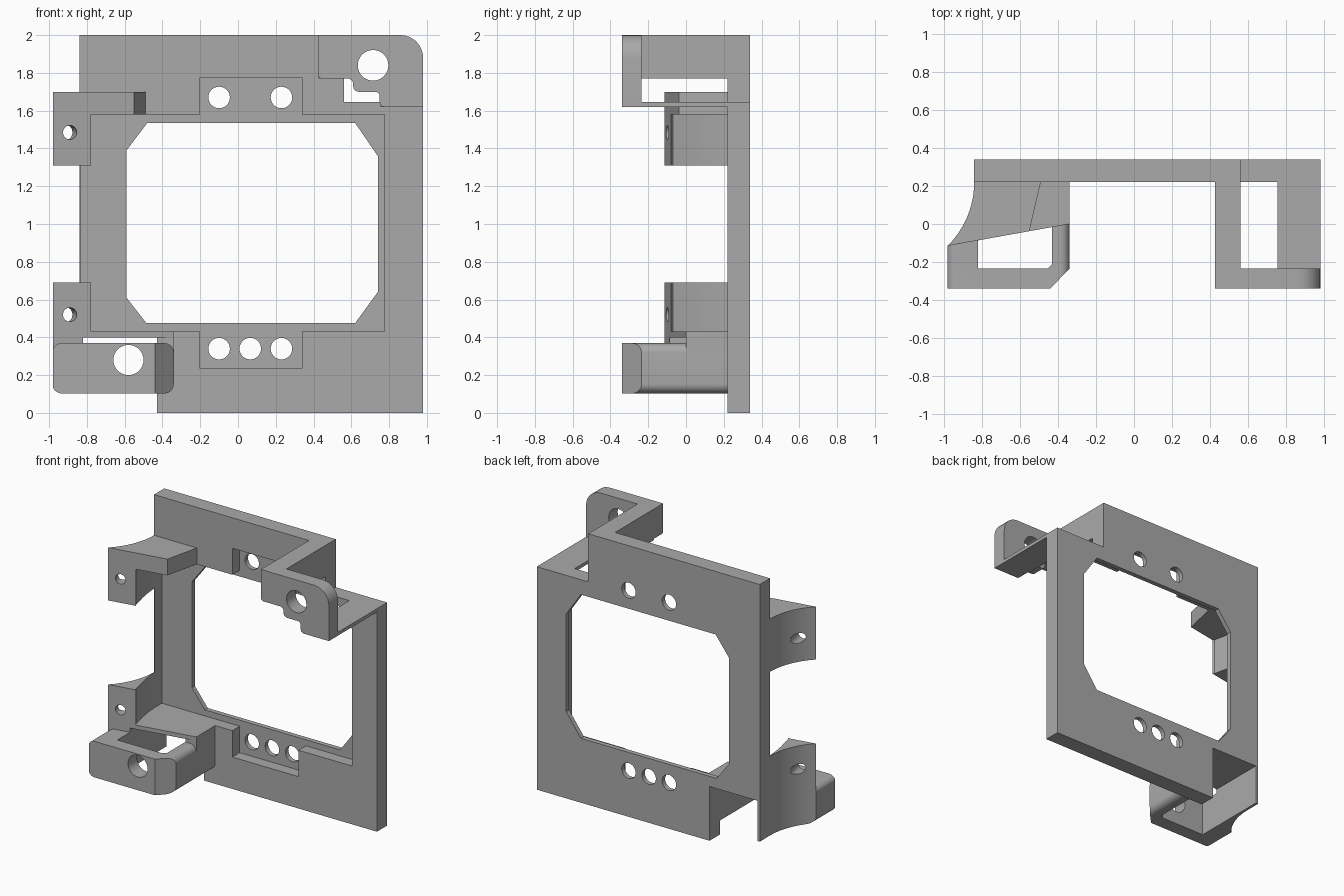
import bpy, bmesh, math
from mathutils import Vector

cube = bpy.data.objects.get("Cube")
if cube:
    bpy.data.objects.remove(cube, do_unlink=True)

grey = bpy.data.materials.new("plain grey")
grey.use_nodes = True
tone = (0.4, 0.4, 0.4, 1)
grey.diffuse_color = tone
grey.node_tree.nodes["Principled BSDF"].inputs["Base Color"].default_value = tone


def prism(name, points, axis, low, high):
    """Extrude a flat outline: (x, y) along z, or (x, z) along y."""
    bm = bmesh.new()
    place = (lambda a, b: (a, b, low)) if axis == "z" else (lambda a, b: (a, low, b))
    face = bm.faces.new([bm.verts.new(place(a, b)) for a, b in points])
    top = bmesh.ops.extrude_face_region(bm, geom=[face])["geom"]
    step = Vector((0, 0, high - low)) if axis == "z" else Vector((0, high - low, 0))
    bmesh.ops.translate(bm, vec=step, verts=[v for v in top if isinstance(v, bmesh.types.BMVert)])
    bmesh.ops.recalc_face_normals(bm, faces=bm.faces)
    mesh = bpy.data.meshes.new(name)
    bm.to_mesh(mesh)
    bm.free()
    mesh.materials.append(grey)
    ob = bpy.data.objects.new(name, mesh)
    bpy.context.collection.objects.link(ob)
    return ob


def rect(x0, x1, v0, v1):
    return [(x0, v0), (x1, v0), (x1, v1), (x0, v1)]


def circle(x, v, r, n=32):
    return [(x + r * math.cos(math.tau * i / n), v + r * math.sin(math.tau * i / n)) for i in range(n)]


def rounded(corners, n=8):
    """Round each (x, v, radius) corner with a quadratic curve close to an arc."""
    out = []
    for i, (x, v, r) in enumerate(corners):
        p = Vector((x, v))
        if not r:
            out.append((x, v))
            continue
        a = (Vector(corners[i - 1][:2]) - p).normalized()
        b = (Vector(corners[(i + 1) % len(corners)][:2]) - p).normalized()
        centre = p + (a + b) * r
        for k in range(n + 1):
            t = k / n * math.pi / 2
            out.append(tuple(centre - b * r * math.cos(t) - a * r * math.sin(t)))
    return out


def combine(ob, tool, operation="DIFFERENCE"):
    mod = ob.modifiers.new("shape", "BOOLEAN")
    mod.operation, mod.object, mod.solver = operation, tool, "EXACT"
    graph = bpy.context.evaluated_depsgraph_get()
    mesh = bpy.data.meshes.new_from_object(ob.evaluated_get(graph))
    ob.modifiers.clear()
    ob.data = mesh
    bpy.data.objects.remove(tool, do_unlink=True)


# Shared plan measures
FRONT, BACK, FLOOR = 0.22, 0.34, 0.305
LEFT, RIGHT = -0.84, 0.98
RAIL_LOW, RAIL_HIGH = 0.43, 1.58
TIP = -0.115
RADIUS = 0.471
arc = []
for i in range(13):
    t = math.radians(45.3) * i / 12
    arc.append((LEFT - RADIUS + RADIUS * math.cos(t), FRONT - RADIUS * math.sin(t)))


def slant(x):
    return TIP + (x + 0.98) * 0.18


# Main plate with two corner notches
plate = prism("frame_plate", [
    (-0.43, 0), (RIGHT, 0), (RIGHT, 1.645), (0.56, 1.645),
    (0.56, 2), (LEFT, 2), (LEFT, 0.4), (-0.43, 0.4)], "y", FRONT, BACK)

# Front recess with a tab above and below
combine(plate, prism("recess_cutter", [
    (-0.835, RAIL_LOW), (-0.2, RAIL_LOW), (-0.2, 0.235), (0.34, 0.235),
    (0.34, RAIL_LOW), (0.775, RAIL_LOW), (0.775, RAIL_HIGH), (0.34, RAIL_HIGH),
    (0.34, 1.775), (-0.2, 1.775), (-0.2, RAIL_HIGH), (-0.835, RAIL_HIGH)], "y", 0, FLOOR))

# Window and small round holes
combine(plate, prism("window_cutter", [
    (-0.485, 0.475), (0.62, 0.475), (0.74, 0.64), (0.74, 1.36),
    (0.62, 1.535), (-0.48, 1.535), (-0.59, 1.39), (-0.59, 0.61)], "y", 0, 1))
for x, z in [(-0.1, 1.67), (0.23, 1.67), (-0.1, 0.34), (0.065, 0.34), (0.23, 0.34)]:
    combine(plate, prism("hole_cutter", circle(x, z, 0.057), "y", 0, 1))

# Curved jaws on the right edge, each with a slanted screw hole
inner = [(-0.777, slant(-0.777)), (-0.787, -0.07), (-0.8, -0.01),
         (-0.816, 0.06), (-0.829, 0.14), (-0.835, FRONT)]
jaws = []
for name, low, high, hole in [("lower_jaw", RAIL_LOW, 0.69, 0.52), ("upper_jaw", 1.31, RAIL_HIGH, 1.485)]:
    jaw = prism(name, arc + inner, "z", low, high)
    drill = prism("drill", circle(0, 0, 0.037), "y", -0.2, 0.4)
    drill.location = (-0.89, slant(-0.89), hole)
    drill.rotation_euler.z = math.radians(10.2)
    bpy.context.view_layer.update()
    combine(jaw, drill)
    jaws.append(jaw)

# Cap over the upper jaw and shelf below the lower jaw
cap = prism("upper_jaw_cap", arc + [(-0.55, slant(-0.55)), (-0.49, FRONT)], "z", RAIL_HIGH, 1.7)
shelf = prism("lower_shelf", arc + [(-0.34, 0), (-0.34, FRONT)], "z", 0.4, RAIL_LOW)

# Lower bracket: U-shaped plan trimmed to a rounded front outline
bracket = prism("lower_bracket", [
    (-0.44, -0.34), (-0.34, -0.235), (-0.34, FRONT), (-0.43, FRONT), (-0.43, -0.21),
    (-0.455, -0.235), (-0.82, -0.235), (-0.82, BACK), (LEFT, BACK)] + arc + [(-0.98, -0.34)],
    "z", 0.1, 0.37)
r = 0.05
combine(bracket, prism("outline", rounded([
    (-0.983, 0.103, r), (-0.34, 0.103, r), (-0.34, 0.369, r), (-0.983, 0.369, r)]),
    "y", -1, 1), "INTERSECT")
combine(bracket, prism("hole_cutter", circle(-0.58, 0.28, 0.08), "y", -1, -0.23))

# Short posts joining the lower bracket to the shelf
outer_post = prism("outer_post", arc + [(-0.82, slant(-0.82)), (-0.82, BACK), (LEFT, BACK)], "z", 0.32, 0.4)
inner_post = prism("inner_post", rect(-0.43, -0.34, 0, FRONT), "z", 0.3, 0.4)

# Upper bracket: stepped front plate, arm and thin ledge
face = prism("upper_bracket_face", rounded([
    (0.425, 2, 0), (0.425, 1.77, 0.02), (0.61, 1.77, 0.03), (0.61, 1.7, 0.03),
    (0.75, 1.7, 0.025), (0.75, 1.62, 0.025), (RIGHT, 1.62, 0), (RIGHT, 2, 0.12)]),
    "y", -0.34, -0.235)
combine(face, prism("hole_cutter", circle(0.715, 1.84, 0.081), "y", -1, 0))
arm = prism("upper_bracket_arm", rect(0.425, 0.56, -0.235, FRONT), "z", 1.77, 2)
ledge = prism("upper_bracket_ledge", rect(0.755, RIGHT, -0.235, FRONT), "z", 1.62, 1.645)

# Smooth the round surfaces, keep the edges sharp
bpy.ops.object.select_all(action="DESELECT")
for ob in [plate, cap, shelf, bracket, outer_post, inner_post, face, arm, ledge] + jaws:
    ob.select_set(True)
bpy.context.view_layer.objects.active = plate
bpy.ops.object.shade_smooth_by_angle(angle=math.radians(30))
